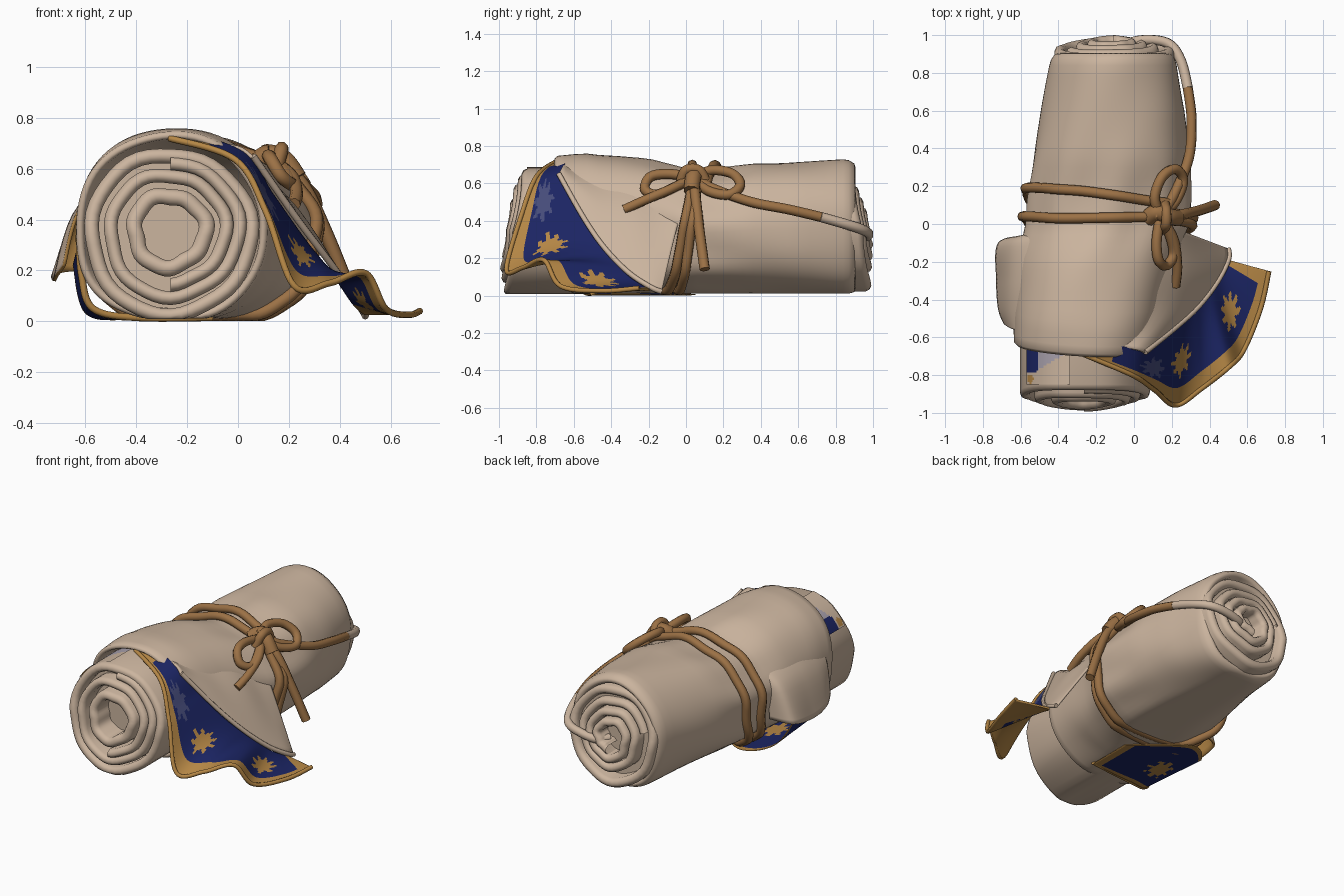
import bpy, math
from math import sin, cos, pi, exp, hypot, atan2
from mathutils import Vector

cube = bpy.data.objects.get("Cube")
if cube:
    bpy.data.objects.remove(cube)


def material(name, rgb):
    m = bpy.data.materials.new(name)
    m.use_nodes = True
    m.diffuse_color = (*rgb, 1)
    bsdf = m.node_tree.nodes["Principled BSDF"]
    bsdf.inputs["Base Color"].default_value = (*rgb, 1)
    bsdf.inputs["Roughness"].default_value = 0.9
    return m


CLOTH = material("beige cloth", (0.60, 0.46, 0.345))
BLUE = material("deep blue", (0.011, 0.018, 0.125))
GOLD = material("gold trim", (0.46, 0.24, 0.06))
CORD = material("brown cord", (0.33, 0.165, 0.06))
FADED = material("faded lavender", (0.40, 0.36, 0.42))
DUSTY = material("dusty blue", (0.06, 0.07, 0.19))


def catmull(pts, t):
    """Point on a smooth curve through pts, t from 0 to 1."""
    n = len(pts) - 1
    i = min(int(t * n), n - 1)
    f = t * n - i
    a, b, c, d = (Vector(pts[min(max(k, 0), n)]) for k in range(i - 1, i + 3))
    return b + 0.5 * f * (c - a + f * (2 * a - 5 * b + 4 * c - d + f * (3 * (b - c) + d - a)))


def surface(name, fn, nu, nv, mats, rule=None, thick=0, wrap=False, flip=False, lining=1):
    """Grid of fn(u, v); rule(u, v) picks the material of each face."""
    rows = nu if wrap else nu + 1
    verts = [fn(i / nu, j / nv) for i in range(rows) for j in range(nv + 1)]
    faces, uvs = [], []
    for i in range(nu):
        a, b = i * (nv + 1), (i + 1) % rows * (nv + 1)
        for j in range(nv):
            face = (a + j, b + j, b + j + 1, a + j + 1)
            faces.append(face[::-1] if flip else face)
            uvs.append(((i + 0.5) / nu, (j + 0.5) / nv))
    me = bpy.data.meshes.new(name)
    me.from_pydata(verts, [], faces)
    for m in mats:
        me.materials.append(m)
    if rule:
        for p, uv in zip(me.polygons, uvs):
            p.material_index = rule(*uv)
    me.shade_smooth()
    ob = bpy.data.objects.new(name, me)
    bpy.context.collection.objects.link(ob)
    if thick:
        mod = ob.modifiers.new("thickness", "SOLIDIFY")
        mod.thickness, mod.offset, mod.material_offset = thick, -1, lining
        mod.material_offset_rim = 1 if lining == 1 else 0


def tube(name, pts, mat, radius=0.027, steps=48):
    cu = bpy.data.curves.new(name, "CURVE")
    cu.dimensions = "3D"
    cu.bevel_depth, cu.bevel_resolution, cu.use_fill_caps = radius, 2, True
    sp = cu.splines.new("POLY")
    sp.points.add(steps)
    for k, p in enumerate(sp.points):
        p.co = (*catmull(pts, k / steps), 1)
    cu.materials.append(mat)
    ob = bpy.data.objects.new(name, cu)
    bpy.context.collection.objects.link(ob)
    bpy.ops.object.select_all(action="DESELECT")
    ob.select_set(True)
    bpy.context.view_layer.objects.active = ob
    bpy.ops.object.convert(target="MESH")
    bpy.context.object.data.shade_smooth()


def star(u, v, cu, cv, su, sv):
    du, dv = (u - cu) / su, (v - cv) / sv
    return hypot(du, dv) < 0.78 + 0.22 * cos(8 * atan2(dv, du))


# Outer wrap: y, centre x, half width, height
SECTIONS = [(-0.7, -0.27, 0.37, 0.74), (-0.5, -0.25, 0.39, 0.765), (-0.2, -0.2, 0.41, 0.73),
            (0.0, -0.14, 0.43, 0.67), (0.15, -0.135, 0.43, 0.67), (0.35, -0.12, 0.415, 0.705),
            (0.6, -0.11, 0.38, 0.715), (0.85, -0.11, 0.335, 0.725), (1.0, -0.11, 0.30, 0.70)]


def wrap_pt(y, t, grow=0.0):
    y = min(max(y, -0.7), 0.999)
    k = next(i for i in range(len(SECTIONS) - 1) if y < SECTIONS[i + 1][0])
    a, b = Vector(SECTIONS[k][1:]), Vector(SECTIONS[k + 1][1:])
    f = (y - SECTIONS[k][0]) / (SECTIONS[k + 1][0] - SECTIONS[k][0])
    cx, rx, h = a.lerp(b, f)
    # Pleats gathered around the cord
    g = grow + 0.008 * sin(9 * t + 3 * y) * exp(-((y - 0.1) / 0.25) ** 2) + 0.004 * sin(5 * t + 7 * y)
    c, s = cos(t), sin(t)
    e = 0.84 if s < 0 else 0.98
    c, s = math.copysign(abs(c) ** e, c), math.copysign(abs(s) ** e, s)
    return Vector((cx + (rx + g) * c, y, max(h / 2 + (h / 2 + g) * s, 0.01)))


RINGS = [(-0.48, -0.1), (-0.6, -0.04), (-0.64, -0.03), (-0.655, -0.015), (-0.64, 0)]
RINGS += [(-0.6 + 0.06 * k, 0) for k in range(25)]
RINGS += [(0.87, -0.002), (0.9, -0.015), (0.905, -0.03), (0.89, -0.05), (0.75, -0.07)]


def wrap_fn(u, v):
    t = 2 * pi * u
    y, grow = RINGS[round(v * (len(RINGS) - 1))]
    p = wrap_pt(y, t, grow)
    if y < -0.4:
        p.y -= 0.05 * cos(t - 1.2)
    return p


surface("outer_wrap", wrap_fn, 72, len(RINGS) - 1, [CLOTH], wrap=True, flip=True)


# Rolled layers seen at both ends
def roll_layer(name, cx, cz, r0, r1, turns, w, yend, depth, side):
    prof = [(-1, depth), (-1, 0.03), (-0.7, 0.01), (0, 0), (0.7, 0.01), (1, 0.03), (1, depth)]

    def fn(u, v):
        a = 2 * pi * turns * u - pi / 2
        dr, dy = prof[round(v * 6)]
        r = r0 + (r1 - r0) * u
        rr = r + dr * w + 0.006 * sin(3 * a + 1) + 0.004 * sin(7 * a)
        y = yend - 0.03 * (r / 0.33) ** 3 - (0.1 * max(0, sin(a)) + 0.05 * cos(a) ** 2) * r / 0.33 - dy
        return (cx + rr * cos(a), side * y, max(cz + rr * sin(a), 0.008))
    surface(name, fn, int(48 * turns), 6, [CLOTH], wrap=(r0 == r1), flip=side < 0)


def plug(name, cx, cz, y, r):
    surface(name, lambda u, v: (cx + r * v * cos(2 * pi * u), y, cz + r * v * sin(2 * pi * u)),
            32, 1, [CLOTH], wrap=True, flip=y < 0)


roll_layer("front_roll_outer", -0.265, 0.342, 0.314, 0.314, 1, 0.029, 1.0, 0.5, -1)
roll_layer("front_roll_spiral", -0.265, 0.35, 0.2, 0.278, 1.5, 0.027, 1.0, 0.4, -1)
roll_layer("front_roll_inner", -0.27, 0.355, 0.14, 0.14, 1, 0.032, 0.985, 0.4, -1)
plug("front_roll_core", -0.265, 0.35, -0.82, 0.3)
roll_layer("back_roll_outer", -0.11, 0.345, 0.285, 0.285, 1, 0.03, 1.01, 0.3, 1)
roll_layer("back_roll_spiral", -0.11, 0.345, 0.07, 0.23, 2.7, 0.028, 1.0, 0.3, 1)
plug("back_roll_core", -0.11, 0.345, 0.88, 0.28)


# Painted patch on the front roll
def patch_fn(u, v):
    t = math.radians(150 - 48 * u)
    return (-0.265 + 0.352 * cos(t), -0.85 + 0.25 * v, 0.342 + 0.352 * sin(t))


def patch_rule(u, v):
    if hypot((u - 0.12) / 0.1, (v - 0.12) / 0.1) < 1:
        return 2
    if v < 0.25 + 0.6 * max(0, u - 0.25):
        return 3
    return 0 if u < 0.32 else 1


surface("front_roll_patch", patch_fn, 30, 20, [BLUE, FADED, GOLD, CLOTH], patch_rule)

# Decorated flap: inner edge, outer edge
INNER = [(-0.25, -0.6, 0.755), (0.02, -0.66, 0.67), (0.14, -0.60, 0.50), (0.26, -0.5, 0.33), (0.34, -0.42, 0.23),
         (0.40, -0.36, 0.16), (0.44, -0.3, 0.10), (0.47, -0.24, 0.06), (0.50, -0.19, 0.035)]
OUTER = [(-0.27, -0.69, 0.72), (-0.01, -0.80, 0.635), (0.11, -0.88, 0.43), (0.22, -0.96, 0.14), (0.36, -0.87, 0.15),
         (0.50, -0.76, 0.19), (0.58, -0.67, 0.05), (0.67, -0.45, 0.025), (0.715, -0.25, 0.04)]


def flap_fn(u, v):
    p = catmull(INNER, u).lerp(catmull(OUTER, u), v)
    p.z += 0.04 * sin(pi * v) * exp(-((u - 0.4) / 0.12) ** 2)
    return p


def flap_rule(u, v):
    if star(u, v, 0.385, 0.5, 0.06, 0.19) or star(u, v, 0.755, 0.46, 0.085, 0.23):
        return 1
    if v > 0.81 or u > 0.94 or u < 0.07:
        return 1
    if star(u, v, 0.22, 0.58, 0.075, 0.22):
        return 2
    return 3 if 0.55 < u < 0.82 else 0


# The lining is gold, except where the blue print shows through
surface("blue_flap", flap_fn, 110, 40,
        [BLUE, GOLD, DUSTY, BLUE, GOLD, GOLD, GOLD, BLUE], flap_rule, 0.012, flip=True, lining=4)
tube("flap_hem", OUTER, GOLD, 0.013, 80)


def loft(cols):
    return lambda u, v: catmull([catmull(c, v) for c in cols], u)


# Beige skirts on both sides
LEFT_SKIRT = [[(0.17, 0.0, 0.52), (0.29, -0.05, 0.36), (0.50, -0.13, 0.02)],
              [(0.11, -0.1, 0.57), (0.28, -0.15, 0.37), (0.50, -0.19, 0.045)],
              [(0.02, -0.25, 0.65), (0.24, -0.28, 0.44), (0.44, -0.31, 0.125)],
              [(-0.06, -0.4, 0.70), (0.18, -0.43, 0.50), (0.34, -0.44, 0.26)],
              [(-0.1, -0.52, 0.71), (0.11, -0.55, 0.58), (0.22, -0.55, 0.42)],
              [(-0.15, -0.64, 0.71), (0.0, -0.66, 0.69), (0.06, -0.68, 0.65)]]
surface("left_skirt", loft(LEFT_SKIRT), 24, 12, [CLOTH], None, 0.012)
tube("left_skirt_hem", [c[-1] for c in LEFT_SKIRT], CLOTH, 0.014)
RIGHT_SKIRT = [[(-0.48, -0.05, 0.52), (-0.56, -0.05, 0.40), (-0.57, -0.06, 0.20)],
               [(-0.48, -0.1, 0.54), (-0.63, -0.1, 0.42), (-0.72, -0.1, 0.19)],
               [(-0.48, -0.3, 0.60), (-0.65, -0.3, 0.42), (-0.73, -0.3, 0.16)],
               [(-0.48, -0.45, 0.63), (-0.65, -0.45, 0.42), (-0.72, -0.45, 0.18)],
               [(-0.47, -0.58, 0.62), (-0.63, -0.56, 0.44), (-0.69, -0.53, 0.22)]]
surface("right_skirt", loft(RIGHT_SKIRT), 32, 12, [CLOTH, GOLD], None, 0.014, flip=True)

# Painted panel tucked under the roll
PANEL = [[(-0.63, -0.57, 0.30), (-0.65, -0.28, 0.22)], [(-0.575, -0.56, 0.05), (-0.60, -0.09, 0.03)],
         [(-0.40, -0.52, 0.003), (-0.42, 0.05, 0.003)], [(-0.10, -0.5, 0.003), (-0.10, -0.2, 0.003)]]


def panel_rule(u, v):
    return int(star(u, v, 0.6, 0.42, 0.13, 0.15) or min(v, 1 - v) < 0.1 or u > 0.92)


surface("under_panel", loft(PANEL), 40, 30, [BLUE, GOLD], panel_rule, 0.004, flip=True, lining=0)
tube("panel_hem", [(-0.625, -0.58, 0.34), (-0.615, -0.58, 0.18), (-0.57, -0.57, 0.05), (-0.4, -0.53, 0.014),
                   (-0.1, -0.5, 0.014)], GOLD, 0.014)


# Cord wound twice around the bundle: y at bow, right side, bottom, left side, bow
def winding(name, ys):
    pts = []
    for k in range(49):
        t = pi / 4 + 2 * pi * k / 48
        p = wrap_pt(catmull([(y, 0, 0) for y in ys], k / 48).x, t, 0.018)
        p.z = max(p.z, 0.028)
        pts.append(p)
    tube(name, pts, CORD, 0.027, 96)


winding("cord_winding_front", (0.04, 0.03, 0.03, -0.12, -0.05, 0.03))
winding("cord_winding_back", (0.11, 0.18, 0.17, -0.04, 0.0, 0.06))

# Bow
K = (0.14, 0.04, 0.63)
tube("bow_loop_back", [K, (0.11, 0.14, 0.67), (0.15, 0.25, 0.65), (0.22, 0.29, 0.59), (0.26, 0.23, 0.54),
                       (0.22, 0.12, 0.56), K], CORD)
tube("bow_loop_front", [K, (0.12, -0.09, 0.65), (0.13, -0.19, 0.635), (0.17, -0.22, 0.57), (0.21, -0.16, 0.54),
                        (0.19, -0.06, 0.58), K], CORD)
tube("bow_tail_front", [K, (0.21, -0.08, 0.57), (0.23, -0.22, 0.51), (0.22, -0.33, 0.46)], CORD, 0.026)
tube("bow_tail_side", [K, (0.25, 0.05, 0.54), (0.34, 0.07, 0.36), (0.43, 0.1, 0.14)], CORD, 0.028)
tube("bow_knot", [(0.07, 0.03, 0.62), (0.12, 0.06, 0.65), (0.18, 0.04, 0.63), (0.23, 0.03, 0.56)], CORD, 0.045)
tube("bow_knot_band", [(0.15, -0.03, 0.60), (0.17, 0.0, 0.67), (0.17, 0.07, 0.67), (0.16, 0.11, 0.60)], CORD, 0.028)

# Loose cord running back, its pale end tucked into the roll
tube("long_cord", [K, (0.21, 0.15, 0.57), (0.29, 0.35, 0.5), (0.305, 0.55, 0.46), (0.285, 0.72, 0.42)], CORD)
tube("long_cord_end", [(0.285, 0.72, 0.42), (0.25, 0.86, 0.38), (0.19, 0.95, 0.35), (0.09, 0.975, 0.33),
                       (-0.02, 0.96, 0.31), (-0.07, 0.9, 0.31)], CLOTH)
